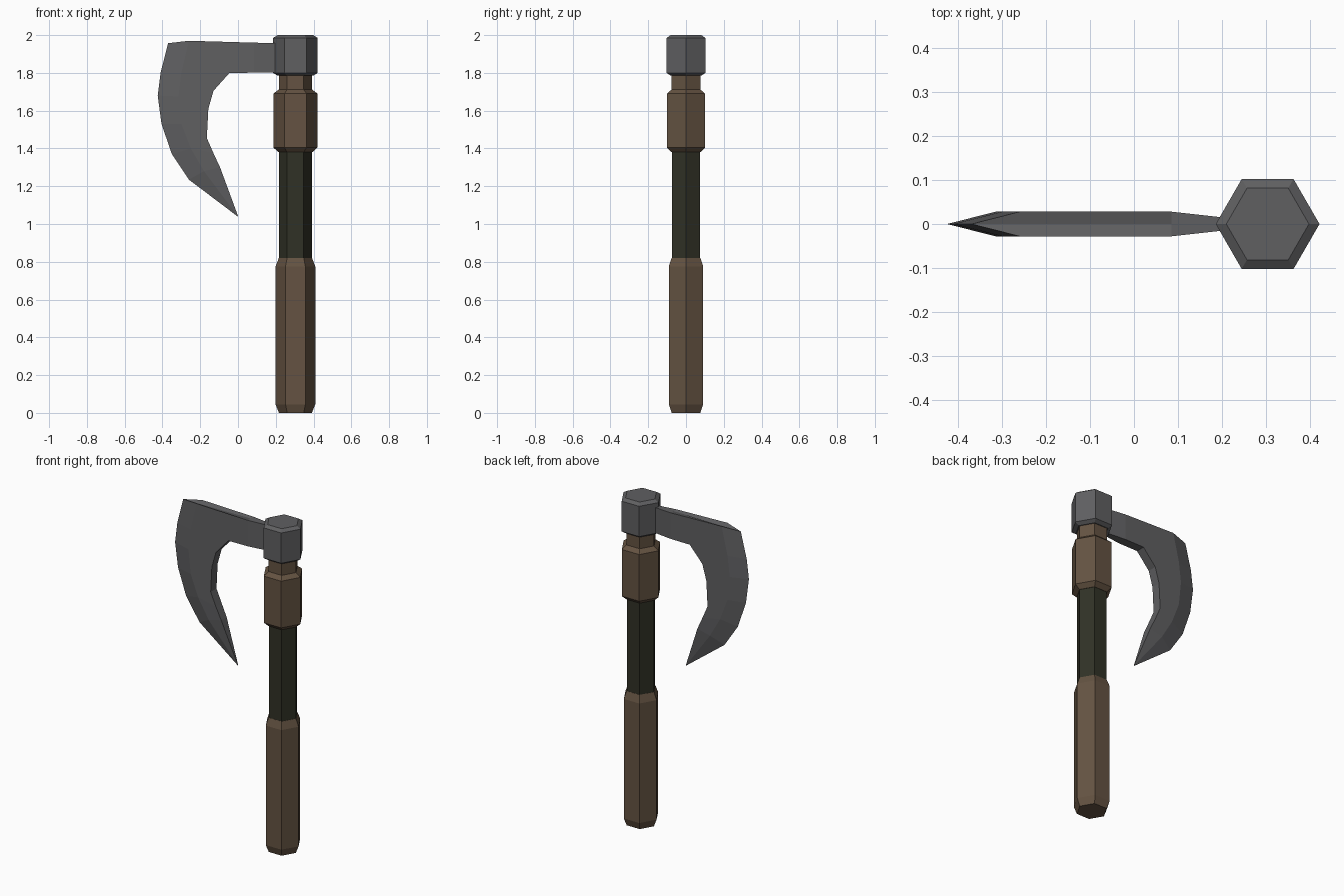
import bpy, bmesh, math
from mathutils import Vector

if "Cube" in bpy.data.objects:
    bpy.data.objects.remove(bpy.data.objects["Cube"])


def material(name, rgb):
    m = bpy.data.materials.new(name)
    m.diffuse_color = (*rgb, 1)
    m.use_nodes = True
    m.node_tree.nodes["Principled BSDF"].inputs["Base Color"].default_value = m.diffuse_color
    return m


steel = material("dark steel", (0.115, 0.115, 0.12))
wood = material("brown wood", (0.128, 0.086, 0.054))
wrap = material("dark green wrap", (0.030, 0.031, 0.019))


def loft(name, rings, mat):
    """Skin a list of closed rings, cap both ends, weld coincident points."""
    bm = bmesh.new()
    loops = [[bm.verts.new(p) for p in ring] for ring in rings]
    n = len(loops[0])
    for a, b in zip(loops, loops[1:]):
        for i in range(n):
            j = (i + 1) % n
            bm.faces.new((a[i], a[j], b[j], b[i]))
    bm.faces.new(loops[0])
    bm.faces.new(loops[-1])
    bmesh.ops.remove_doubles(bm, verts=bm.verts, dist=1e-4)
    bmesh.ops.recalc_face_normals(bm, faces=bm.faces)
    mesh = bpy.data.meshes.new(name)
    bm.to_mesh(mesh)
    bm.free()
    mesh.materials.append(mat)
    obj = bpy.data.objects.new(name, mesh)
    bpy.context.collection.objects.link(obj)
    return obj


def hex_part(name, profile, mat):
    """Six-sided turned part on the handle axis from (radius, z) pairs."""
    rings = [[(0.304 + r * math.cos(k * math.pi / 3),
               r * math.sin(k * math.pi / 3), z) for k in range(6)]
             for r, z in profile]
    return loft(name, rings, mat)


# Handle, from the bottom up
hex_part("lower_grip", [(0.087, 0), (0.105, 0.045), (0.105, 0.775), (0.088, 0.82)], wood)
hex_part("wrapped_shaft", [(0.087, 0.815), (0.087, 1.39)], wrap)
hex_part("collar", [(0.089, 1.38), (0.117, 1.405), (0.117, 1.69),
                    (0.088, 1.712), (0.088, 1.80)], wood)
hex_part("head_socket", [(0.094, 1.785), (0.118, 1.80), (0.118, 1.985), (0.094, 2.0)], steel)

# Curved blade: cutting edge, bevel ridge, inner edge, half thickness
sections = [
    ((0.23, 1.957), (0.23, 1.957), (0.23, 1.803), 0.012),
    ((0.085, 1.96), (0.085, 1.96), (0.085, 1.801), 0.028),
    ((-0.37, 1.957), (-0.26, 1.97), (-0.045, 1.80), 0.028),
    ((-0.41, 1.80), (-0.30, 1.80), (-0.13, 1.705), 0.028),
    ((-0.425, 1.68), (-0.315, 1.675), (-0.157, 1.61), 0.028),
    ((-0.405, 1.53), (-0.30, 1.53), (-0.165, 1.455), 0.028),
    ((-0.35, 1.37), (-0.25, 1.40), (-0.13, 1.375), 0.028),
    ((-0.26, 1.235), (-0.18, 1.28), (-0.095, 1.30), 0.026),
    ((0.0, 1.04), (0.0, 1.04), (0.0, 1.04), 0.0),
]
rings = []
for edge, ridge, inner, t in sections:
    rings.append([Vector((edge[0], 0, edge[1])),
                  Vector((ridge[0], t, ridge[1])), Vector((inner[0], t, inner[1])),
                  Vector((inner[0], -t, inner[1])), Vector((ridge[0], -t, ridge[1]))])
# the last ring is a single point, so nudge it to a tiny pentagon
c = rings[-1][0]
rings[-1] = [c + Vector((-0.002, 0, 0)), c + Vector((0, 0.001, 0)), c + Vector((0.001, 0.001, 0)),
             c + Vector((0.001, -0.001, 0)), c + Vector((0, -0.001, 0))]
loft("curved_blade", rings, steel)
